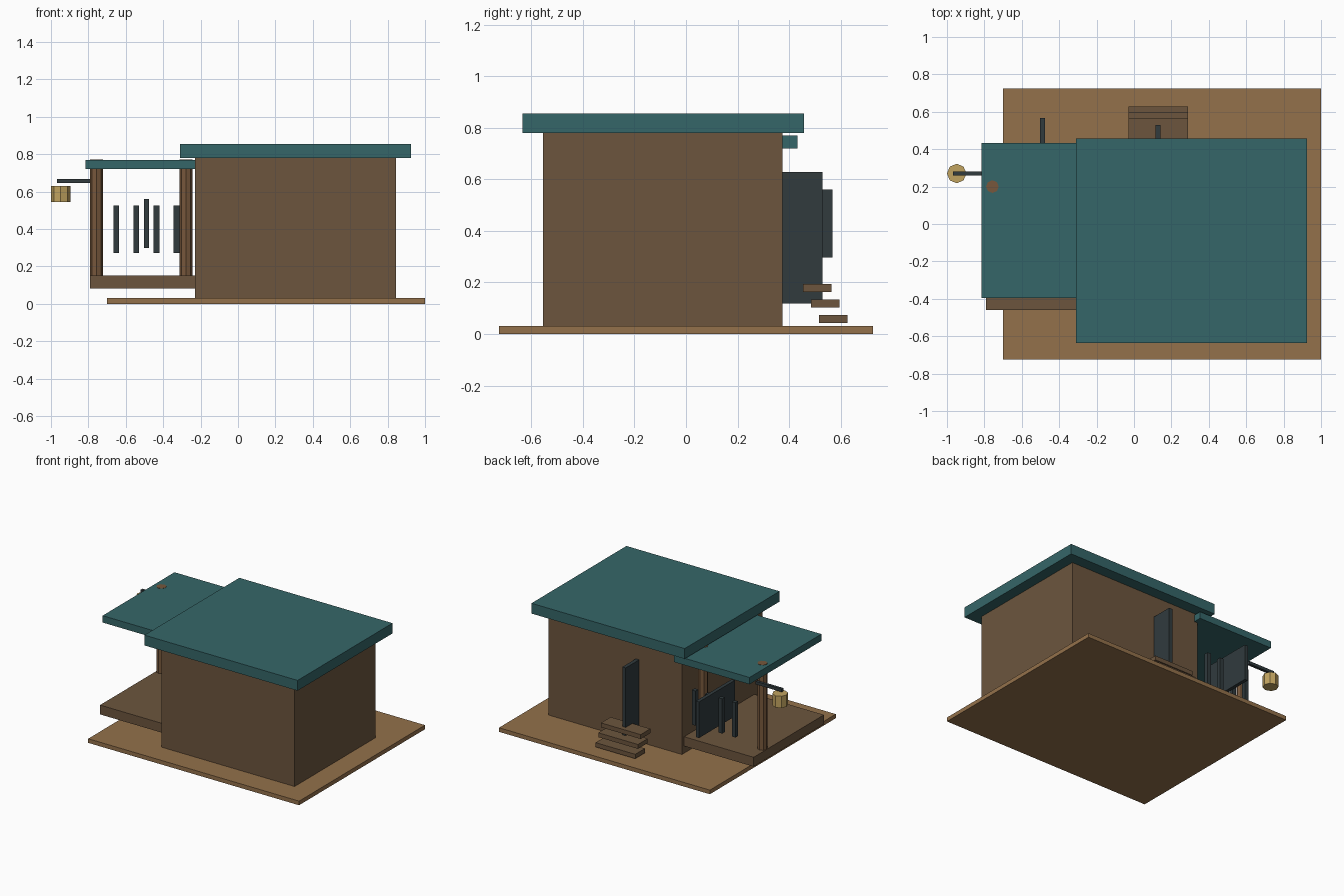
import bpy

if "Cube" in bpy.data.objects:
    bpy.data.objects.remove(bpy.data.objects["Cube"])


def material(name, r, g, b):
    m = bpy.data.materials.new(name)
    m.diffuse_color = [(c / 255) ** 2.2 for c in (r, g, b)] + [1]
    m.use_nodes = True
    m.node_tree.nodes["Principled BSDF"].inputs["Base Color"].default_value = m.diffuse_color
    return m


EARTH = material("earth", 146, 112, 76)
WOOD = material("wood", 108, 86, 64)
POST = material("post_wood", 118, 88, 62)
TEAL = material("teal_roof", 56, 102, 104)
DARK = material("dark_metal", 52, 61, 64)
BRASS = material("brass", 192, 162, 96)


def box(name, x, y, z, mat):
    """Box spanning the (min, max) ranges."""
    bpy.ops.mesh.primitive_cube_add(size=1, location=[(a + b) / 2 for a, b in (x, y, z)])
    ob = bpy.context.object
    ob.name = name
    ob.scale = [b - a for a, b in (x, y, z)]
    bpy.ops.object.transform_apply(location=False, rotation=False, scale=True)
    ob.data.materials.append(mat)
    return ob


def prism(name, x, y, z, radius, mat):
    """Upright eight-sided cylinder."""
    bpy.ops.mesh.primitive_cylinder_add(vertices=8, radius=radius, depth=z[1] - z[0],
                                        location=(x, y, sum(z) / 2))
    ob = bpy.context.object
    ob.name = name
    ob.data.materials.append(mat)
    return ob


# Ground slab, house and main roof
box("ground_slab", (-0.70, 1.0), (-0.725, 0.725), (0, 0.03), EARTH)
box("house_body", (-0.23, 0.845), (-0.555, 0.375), (0.03, 0.78), WOOD)
box("main_roof", (-0.31, 0.925), (-0.635, 0.458), (0.78, 0.855), TEAL)

# Porch deck, roof and posts
box("porch_deck", (-0.79, -0.23), (-0.46, 0.35), (0.082, 0.15), WOOD)
box("porch_roof", (-0.815, -0.205), (-0.395, 0.433), (0.72, 0.77), TEAL)
for i, x in enumerate((-0.757, -0.278)):
    prism(f"porch_post_{i + 1}", x, 0.20, (0.14, 0.772), 0.034, POST)

# Railing bars and cross panel
for i in range(4):
    x = -0.65 + i * 0.107
    box(f"railing_bar_{i + 1}", (x - 0.015, x + 0.015), (0.35, 0.38), (0.272, 0.525), DARK)
box("railing_panel", (-0.503, -0.477), (0.155, 0.568), (0.297, 0.56), DARK)

# Open door and floating steps
box("door", (0.115, 0.142), (0.23, 0.53), (0.118, 0.628), DARK)
for i in range(3):
    y, z = 0.515 - i * 0.031, 0.042 + i * 0.06
    box(f"step_{i + 1}", (-0.03, 0.29), (y, y + 0.112), (z, z + 0.032), WOOD)

# Lantern on its arm
box("lantern_arm", (-0.968, -0.757), (0.26, 0.28), (0.646, 0.668), DARK)
prism("lantern", -0.948, 0.27, (0.544, 0.63), 0.052, BRASS)
